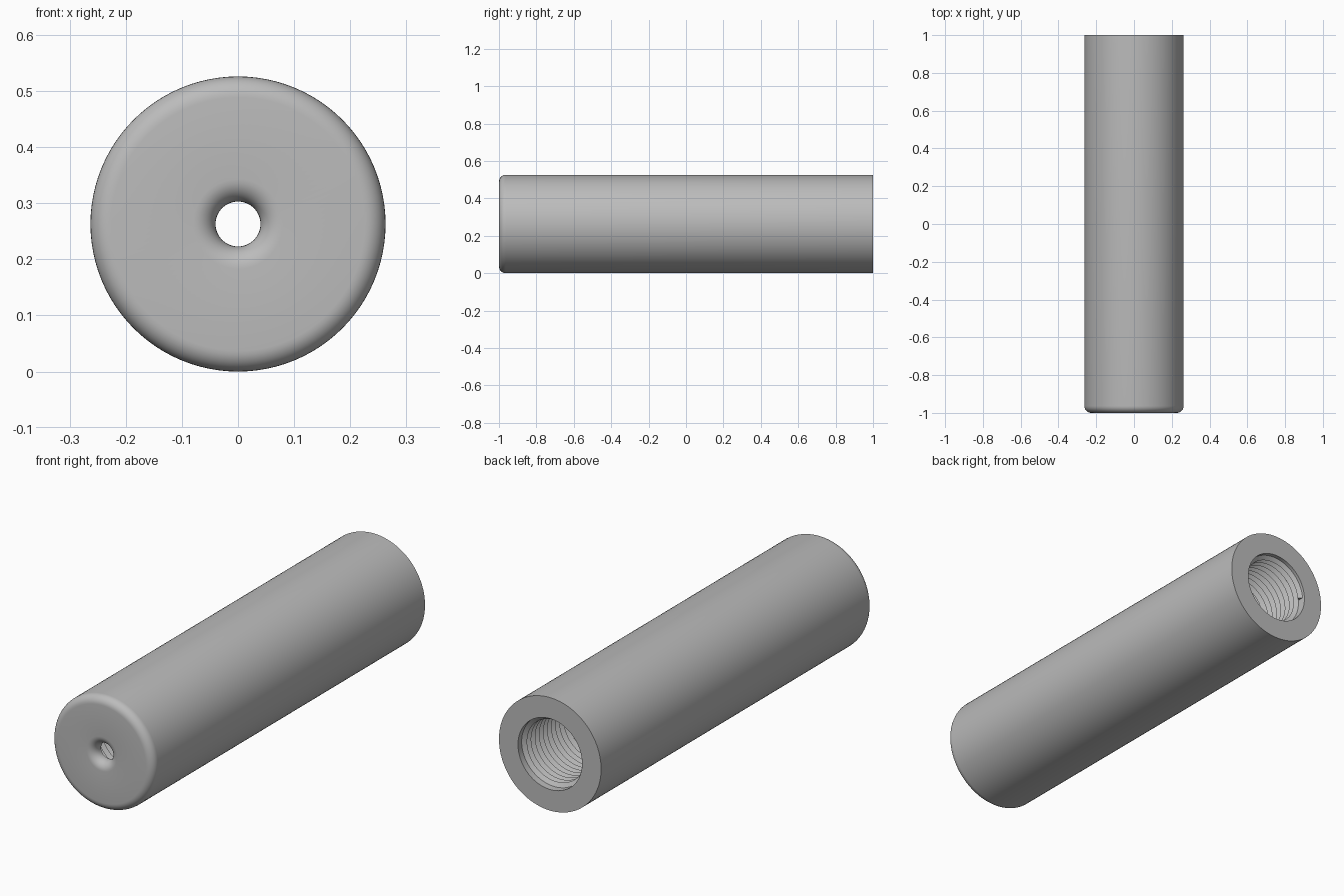
import bpy, bmesh, math

cube = bpy.data.objects.get("Cube")
if cube:
    bpy.data.objects.remove(cube, do_unlink=True)

RADIUS, LENGTH = 0.263, 2.0
BORE, CREST = 0.165, 0.146
HOLE, FILLET, EDGE = 0.04, 0.04, 0.037
PITCH, STEPS = 0.03, 96
FRONT, BACK = -LENGTH / 2, LENGTH / 2

grey = bpy.data.materials.new("plain grey")
grey.use_nodes = True
colour = (0.5, 0.5, 0.5, 1)
grey.diffuse_color = colour
grey.node_tree.nodes["Principled BSDF"].inputs["Base Color"].default_value = colour


def polar(r, y, angle):
    """Point at a radius and angle about the long axis."""
    return (r * math.cos(angle), y, RADIUS + r * math.sin(angle))


def loft(name, rings, closed):
    """Skin closed cross-sections, joining the last to the first or capping."""
    bm = bmesh.new()
    rows = [[bm.verts.new(p) for p in ring] for ring in rings]
    pairs = list(zip(rows, rows[1:]))
    if closed:
        pairs.append((rows[-1], rows[0]))
    else:
        bm.faces.new(rows[0])
        bm.faces.new(rows[-1])
    for a, b in pairs:
        for i in range(len(a)):
            j = (i + 1) % len(a)
            bm.faces.new((a[i], a[j], b[j], b[i]))
    bmesh.ops.recalc_face_normals(bm, faces=bm.faces)
    mesh = bpy.data.meshes.new(name)
    bm.to_mesh(mesh)
    bm.free()
    mesh.materials.append(grey)
    obj = bpy.data.objects.new(name, mesh)
    bpy.context.collection.objects.link(obj)
    bpy.ops.object.select_all(action="DESELECT")
    obj.select_set(True)
    bpy.context.view_layer.objects.active = obj
    bpy.ops.object.shade_smooth_by_angle(angle=math.radians(30))
    return obj


def arc(r, y, size, start, end, n=8):
    """Quarter-round of the profile as (radius, y) pairs."""
    angles = [math.radians(start + (end - start) * i / n) for i in range(n + 1)]
    return [(r + size * math.cos(a), y + size * math.sin(a)) for a in angles]


# Tube wall: rounded small hole, front face, rounded rim, open back, bore
profile = [(HOLE, FRONT + 0.05)]
profile += arc(HOLE + FILLET, FRONT + FILLET, FILLET, 180, 270)[::1]
profile += arc(RADIUS - EDGE, FRONT + EDGE, EDGE, 270, 360)
profile += [(RADIUS, BACK), (BORE, BACK), (BORE, FRONT + 0.05)]
turn = [math.tau * i / STEPS for i in range(STEPS)]
loft("tube_body", [[polar(r, y, a) for r, y in profile] for a in turn], True)

# Internal thread: a helical ridge along the whole bore
start, stop = FRONT + 0.07, BACK - 0.025
count = int((stop - start) / PITCH * STEPS)
half = PITCH * 0.46
sections = []
for i in range(count + 1):
    y, a = start + PITCH * i / STEPS, math.tau * i / STEPS
    sections.append([polar(BORE + 0.001, y - half, a),
                     polar(CREST, y, a),
                     polar(BORE + 0.001, y + half, a)])
loft("internal_thread", sections, False)
